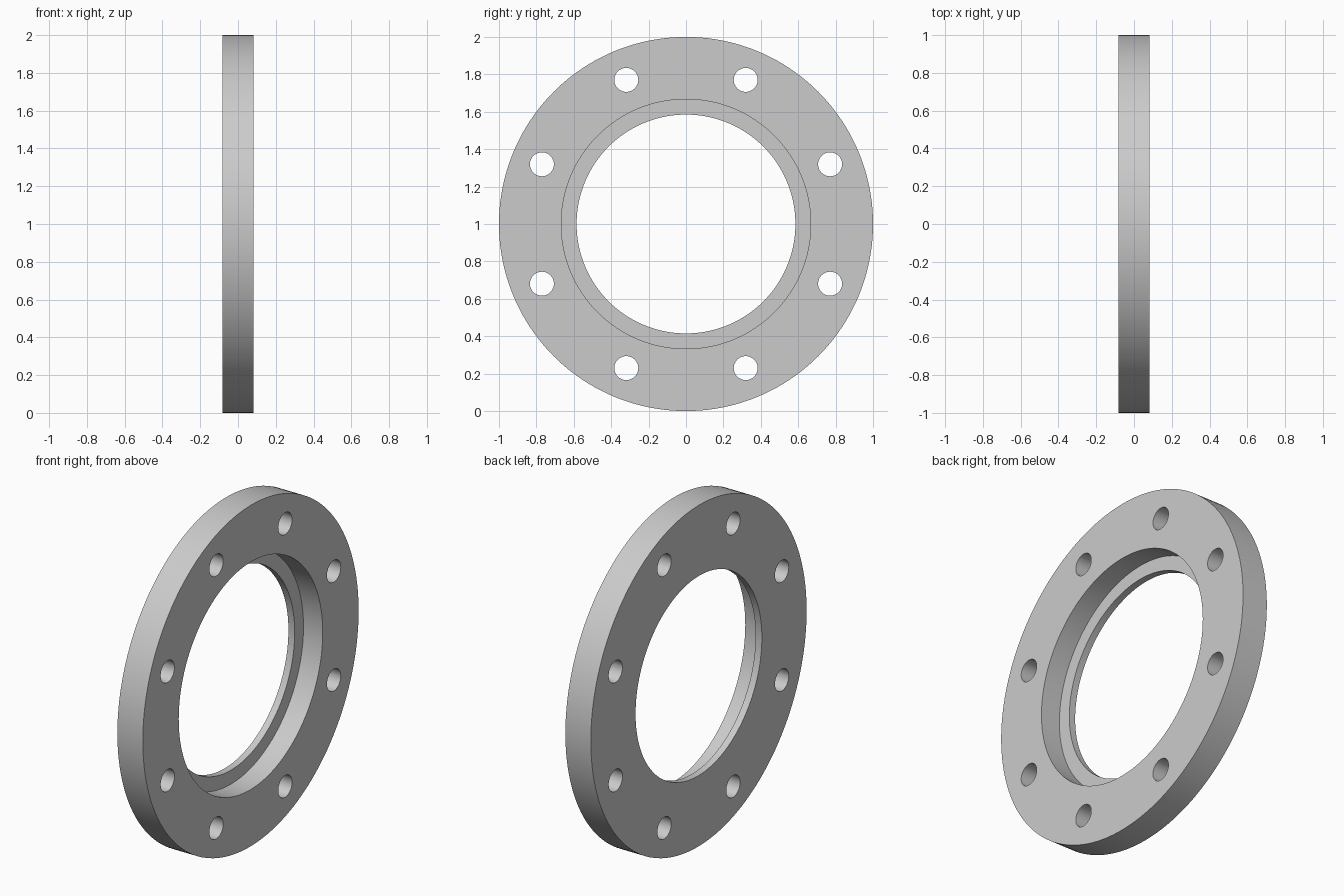
import bpy, bmesh
from math import cos, sin, pi, radians
from mathutils import Matrix

cube = bpy.data.objects.get("Cube")
if cube:
    bpy.data.objects.remove(cube, do_unlink=True)

HALF = 0.0825          # half thickness along x
LEDGE = -0.042         # x of the recess floor
OUTER, RECESS, BORE = 1.0, 0.667, 0.585
BOLT_CIRCLE, HOLE, HOLES = 0.834, 0.064, 8
SEGMENTS = 160

metal = bpy.data.materials.new("light grey metal")
metal.use_nodes = True
grey = (0.6, 0.6, 0.6, 1)
metal.diffuse_color = grey
metal.node_tree.nodes["Principled BSDF"].inputs["Base Color"].default_value = grey


def add_object(name, bm):
    bmesh.ops.recalc_face_normals(bm, faces=bm.faces)
    mesh = bpy.data.meshes.new(name)
    bm.to_mesh(mesh)
    bm.free()
    mesh.materials.append(metal)
    obj = bpy.data.objects.new(name, mesh)
    bpy.context.collection.objects.link(obj)
    obj.location.z = OUTER
    return obj


# Flange ring: stepped (x, radius) profile turned about the x axis
profile = [(-HALF, OUTER), (HALF, OUTER), (HALF, RECESS),
           (LEDGE, RECESS), (LEDGE, BORE), (-HALF, BORE)]
bm = bmesh.new()
loops = []
for i in range(SEGMENTS):
    a = 2 * pi * i / SEGMENTS
    loops.append([bm.verts.new((x, r * cos(a), r * sin(a))) for x, r in profile])
for i, ring in enumerate(loops):
    after = loops[(i + 1) % SEGMENTS]
    for j in range(len(profile)):
        k = (j + 1) % len(profile)
        bm.faces.new((ring[j], ring[k], after[k], after[j]))
flange = add_object("flange_ring", bm)

# Bolt hole cutters, evenly spaced and straddling the centre lines
bm = bmesh.new()
for i in range(HOLES):
    a = 2 * pi * (i + 0.5) / HOLES
    place = (Matrix.Translation((0, BOLT_CIRCLE * cos(a), BOLT_CIRCLE * sin(a)))
             @ Matrix.Rotation(pi / 2, 4, 'Y'))
    bmesh.ops.create_cone(bm, cap_ends=True, segments=48, radius1=HOLE,
                          radius2=HOLE, depth=4 * HALF, matrix=place)
cutter = add_object("bolt_hole_cutters", bm)
cutter.hide_render = True

# Drill the bolt holes and apply
drill = flange.modifiers.new("bolt_holes", 'BOOLEAN')
drill.operation = 'DIFFERENCE'
drill.solver = 'EXACT'
drill.object = cutter
bpy.context.view_layer.update()
bpy.ops.object.select_all(action='DESELECT')
flange.select_set(True)
bpy.context.view_layer.objects.active = flange
bpy.ops.object.modifier_apply(modifier=drill.name)
bpy.data.objects.remove(cutter, do_unlink=True)

# Smooth round walls, crisp rims
bpy.ops.object.shade_smooth_by_angle(angle=radians(30))
